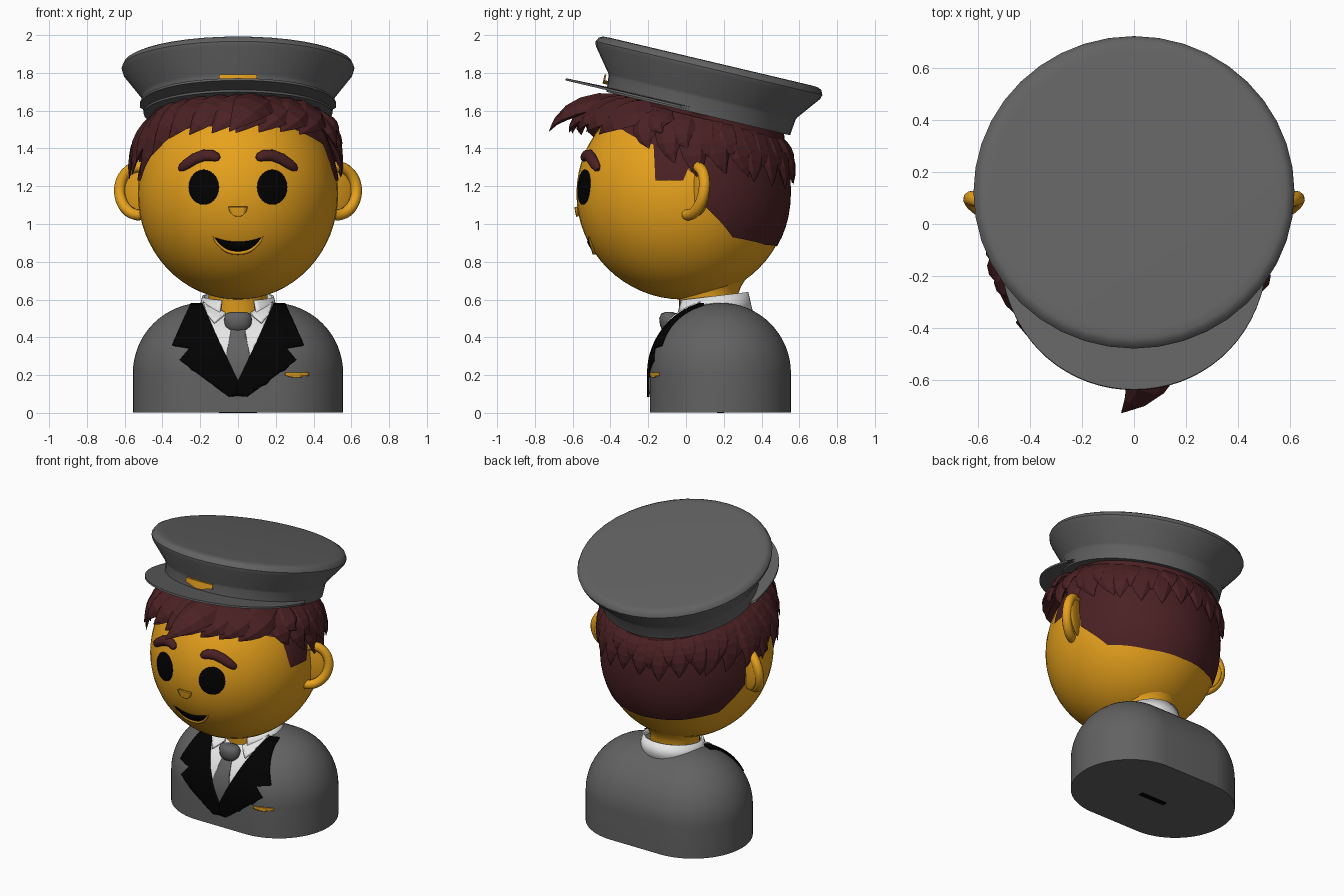
import bpy, bmesh, random
from math import sin, cos, pi, radians, sqrt
from mathutils import Vector, Matrix

random.seed(4)
old = bpy.data.objects.get("Cube")
if old:
    bpy.data.objects.remove(old)


def material(name, r, g, b):
    m = bpy.data.materials.new(name)
    m.use_nodes = True
    m.diffuse_color = (r, g, b, 1)
    bsdf = next(n for n in m.node_tree.nodes if n.type == 'BSDF_PRINCIPLED')
    bsdf.inputs["Base Color"].default_value = (r, g, b, 1)
    bsdf.inputs["Roughness"].default_value = 0.7
    return m


skin = material("golden skin", .8, .36, .012)
brown = material("dark brown hair", .07, .015, .017)
grey = material("uniform grey", .122, .122, .122)
black = material("black", .0005, .0005, .0005)
white = material("shirt white", .82, .82, .82)
gold = material("badge gold", .72, .33, .014)

HEAD, HEAD_R = Vector((0, -.015, 1.16)), Vector((.53, .565, .56))
HAT = Matrix.Translation((0, .13, 1.86)) @ Matrix.Rotation(radians(-13.3), 4, 'X')
SHOULDER_X, SHOULDER_Y, SHOULDER_Z, SHOULDER_R = .184, .183, .21, .373


def finish(name, bm, mat, smooth=40):
    mesh = bpy.data.meshes.new(name)
    bm.to_mesh(mesh)
    bm.free()
    mesh.materials.append(mat)
    ob = bpy.data.objects.new(name, mesh)
    bpy.context.collection.objects.link(ob)
    if smooth:
        bpy.ops.object.select_all(action='DESELECT')
        ob.select_set(True)
        bpy.context.view_layer.objects.active = ob
        bpy.ops.object.shade_smooth_by_angle(angle=radians(smooth))
    return ob


def loft(name, rings, mat, closed=True, caps=True, smooth=40):
    bm = bmesh.new()
    rows = [[bm.verts.new(p) for p in ring] for ring in rings]
    n = len(rows[0])
    for a, b in zip(rows, rows[1:]):
        for i in range(n if closed else n - 1):
            j = (i + 1) % n
            bm.faces.new((a[i], a[j], b[j], b[i]))
    if caps:
        bm.faces.new(rows[0])
        bm.faces.new(rows[-1])
    bmesh.ops.recalc_face_normals(bm, faces=bm.faces)
    return finish(name, bm, mat, smooth)


def ball(name, centre, size, mat, turn=0):
    bm = bmesh.new()
    mx = Matrix.Translation(centre) @ Matrix.Rotation(turn, 4, 'Z') @ Matrix.Diagonal((*size, 1))
    bmesh.ops.create_uvsphere(bm, u_segments=48, v_segments=32, radius=1, matrix=mx)
    return finish(name, bm, mat)


def tube(name, pts, widths, mat, flat=1.0, sides=10, smooth=50):
    """Tapered tube whose flat side follows the head."""
    rings = []
    for i, p in enumerate(pts):
        along = (pts[min(i + 1, len(pts) - 1)] - pts[max(i - 1, 0)]).normalized()
        side = along.cross(p - HEAD).normalized()
        out = side.cross(along)
        rings.append([p + widths[i] * (side * cos(k * 2 * pi / sides) + out * flat * sin(k * 2 * pi / sides))
                      for k in range(sides)])
    return loft(name, rings, mat, smooth=smooth)


def face_at(x, z, off=0):
    q = 1 - (x / (HEAD_R.x + off)) ** 2 - ((z - HEAD.z) / (HEAD_R.z + off)) ** 2
    return Vector((x, HEAD.y - (HEAD_R.y + off) * sqrt(max(q, 0)), z))


def chest_at(x, z, off=0):
    q = (SHOULDER_R + off) ** 2 - max(z - SHOULDER_Z, 0) ** 2 - max(abs(x) - SHOULDER_X, 0) ** 2
    return Vector((x, SHOULDER_Y - sqrt(max(q, 0)), z))


def decal(name, outline, mat, surface, off=.006, thick=.009):
    """Thin plate cut to an outline and wrapped on a surface."""
    bm = bmesh.new()
    f = bm.faces.new([bm.verts.new((x, 0, z)) for x, z in outline])
    f.normal_update()
    if f.normal.y > 0:
        f.normal_flip()
    bmesh.ops.triangulate(bm, faces=bm.faces)
    for axis in (0, 2):
        values = [v.co[axis] for v in bm.verts]
        at, top = min(values) + .025, max(values)
        while at < top:
            point, normal = Vector(), Vector()
            point[axis], normal[axis] = at, 1
            geom = bm.verts[:] + bm.edges[:] + bm.faces[:]
            bmesh.ops.bisect_plane(bm, geom=geom, plane_co=point, plane_no=normal)
            at += .025
    for v in bm.verts:
        v.co = surface(v.co.x, v.co.z, off)
    ob = finish(name, bm, mat)
    mod = ob.modifiers.new("thickness", 'SOLIDIFY')
    mod.thickness, mod.offset = thick, -1


def lerp_keys(keys, a):
    for (a0, v0), (a1, v1) in zip(keys, keys[1:]):
        if a <= a1:
            return v0 + (v1 - v0) * (a - a0) / (a1 - a0)
    return keys[-1][1]


# Jacket: capsule shoulders on straight walls, with a slim plate underneath
def jacket_ring(r, z):
    angles = [(k + .5) * 2 * pi / 64 for k in range(64)]
    return [(r * cos(t) + (SHOULDER_X if cos(t) > 0 else -SHOULDER_X), SHOULDER_Y + r * sin(t), z) for t in angles]


dome = [k * pi / 32 for k in range(16)] + [pi / 2 - .01]
loft("jacket", [jacket_ring(SHOULDER_R, .003)] +
     [jacket_ring(SHOULDER_R * cos(t), SHOULDER_Z + SHOULDER_R * sin(t)) for t in dome], grey)
loft("base_plate", [[(-.1, .165, z), (.1, .165, z), (.1, .2, z), (-.1, .2, z)] for z in (0, .006)], black)

# Shirt front, tie, lapels and pin
decal("shirt_front", [(-.2, .58), (.2, .58), (.08, .33), (0, .1), (-.08, .33)], white, chest_at, .005)
decal("tie", [(-.035, .45), (.035, .45), (.075, .24), (0, .12), (-.075, .24)], grey, chest_at, .011)
knot = [(.04, .428), (.058, .435), (.07, .465), (.074, .5), (.064, .525), (.045, .533)]
loft("tie_knot", [[(w * cos(k * pi / 10), -.09 + (w - .022) * sin(k * pi / 10), z) for k in range(20)]
                  for w, z in knot], grey, smooth=60)
lapel = [(0, .17), (0, .09), (.05, .085), (.31, .28), (.255, .345), (.35, .36), (.25, .583), (.19, .583), (.1, .38)]
flap = [(.185, .59), (.1, .555), (.065, .53), (.125, .48), (.165, .53)]
for s, side in ((-1, "right"), (1, "left")):
    decal(side + "_lapel", [(s * x, z) for x, z in lapel], black, chest_at, .016, .014)
    decal(side + "_collar_flap", [(s * x, z) for x, z in flap], white, chest_at, .022, .012)
decal("chest_pin", [(.25, .213), (.25, .198), (.29, .187), (.335, .187), (.34, .194), (.375, .196), (.375, .213)],
      gold, chest_at, .008)


# Neck flaring into the head, and shirt collar open at the front
def collar_ring(r, low, high):
    angles = [radians(28 + k * 304 / 40) for k in range(41)]
    return [(r * sin(t), .14 - r * cos(t), low + (high - low) * (1 - cos(t)) / 2) for t in angles]


loft("neck", [[(r * cos(k * pi / 16), .12 + r * sin(k * pi / 16), z) for k in range(32)]
              for r, z in ((.157, .45), (.157, .63), (.172, .67), (.2, .715), (.26, .77))], skin)
collar = loft("shirt_collar", [collar_ring(.215, .5, .53), collar_ring(.19, .595, .64)], white, False, False)
collar.modifiers.new("thickness", 'SOLIDIFY').thickness = .012

# Head and ears
ball("head", HEAD, HEAD_R, skin)
for s, side in ((-1, "right"), (1, "left")):
    rim = []
    for k in range(21):
        t = radians(-115 + k * 11.5)
        rim.append(Vector((s * (.525 + .102 * cos(t)), .035 + .06 * cos(t) + .02 * sin(t), 1.175 + .127 * sin(t))))
    tube(side + "_ear_rim", rim, [.03] * 21, skin)
    ball(side + "_ear_inner", (s * .52, .065, 1.175), (.11, .022, .13), skin, s * .5)

    # Eyes and eyebrows
    decal(side + "_eye", [(s * .182 + .079 * cos(k * pi / 14), 1.195 + .093 * sin(k * pi / 14))
                          for k in range(28)], black, face_at)
    brow = [(.1, 1.345), (.113, 1.353), (.14, 1.363), (.18, 1.364), (.23, 1.345), (.275, 1.315), (.3, 1.297), (.312, 1.288)]
    tube(side + "_eyebrow", [face_at(s * x, z, .008) for x, z in brow],
         [.012, .025, .031, .032, .032, .029, .022, .01], brown, .8)

# Nose and mouth
decal("nose", [(.05 * cos(k * pi / 10), 1.09 - .052 * sin(k * pi / 10)) for k in range(11)], skin, face_at, .015, .014)
span = [k / 8 for k in range(-8, 9)]
decal("mouth", [(.122 * u, .903 + .022 * u * u) for u in span] +
      [(.122 * u, .855 + .07 * abs(u) ** 2.5) for u in reversed(span[1:-1])], black, face_at)
tube("lower_lip", [face_at(.133 * u, .848 + .085 * abs(u) ** 2.5, .002) for u in span],
     [.003 + .008 * (1 - u * u) ** .5 for u in span], skin)


# Cap: crown and band, turned about a tilted axis
def on_hat(a, r, depth):
    return HAT @ Vector((r * sin(a), -r * cos(a), -depth))


turn = [k * pi / 20 for k in range(40)]
profile = [(.55, 0), (.585, .002), (.605, .012), (.617, .036), (.61, .06), (.513, .185), (.508, .2), (.5, .283)]
loft("cap", [[on_hat(a, r, d) for a in turn] for r, d in profile], grey)

# Visor: crescent plate under the band
arc = [radians(k * 5) for k in range(-18, 19)]


def visor_edge(outer, depth):
    return [HAT @ Vector(((.52 if outer else .48) * sin(a),
                          -.1 - .625 * max(cos(a), 0) ** .85 if outer else -.48 * cos(a), -depth)) for a in arc]


inner_top = visor_edge(False, .256)
loft("visor", [inner_top, visor_edge(True, .262), visor_edge(True, .274), visor_edge(False, .272), inner_top],
     grey, False, False)

# Winged cap badge
wing = [radians(k) for k in range(-11, 12)]
tops = [[on_hat(a, r, .195) for a in wing] for r in (.5, .53)]
lows = [[on_hat(a, r, .225 + .02 * cos(a * 8) ** 2) for a in wing] for r in (.53, .5)]
loft("cap_badge", tops + lows + tops[:1], gold, False, False)


# Hair: close-cropped shell from the hairline up to the band
def around_head(a, z, reach):
    return Vector((HEAD_R.x * reach * sin(a), HEAD.y - HEAD_R.y * reach * cos(a), z))


hairline = [(0, 1.53), (45, 1.5), (72, 1.42), (75, 1.23), (90, 1.23), (92, 1.3), (99, 1.3),
            (101, 1.1), (120, .93), (150, .89), (180, .88)]
columns = [radians(k * 3 - 180) for k in range(120)]
shell = []
for i in range(13):
    t = i / 12
    ring = []
    for a in columns:
        rim = on_hat(a, .475, .265)
        low = lerp_keys(hairline, abs(a) * 180 / pi)
        z = low + (rim.z - low) * t
        ring.append(around_head(a, z, 1.014 * sqrt(1 - ((z - HEAD.z) / HEAD_R.z) ** 2)).lerp(rim, t ** 3))
    shell.append(ring)
loft("cropped_hair", shell, brown, caps=False)


# Hair locks: flat faceted wedges hanging from the band
def lock(name, a, sweep, tip_z, bulge, reach, width, lift=.5):
    a, end = radians(a), radians(a + sweep)
    root = on_hat(a, .44, .315)
    tip = around_head(end, tip_z, reach)
    mid = around_head(a * .6 + end * .4, tip_z + (root.z - tip_z) * lift, bulge)
    pts = []
    for k in range(6):
        t = k / 5
        pts.append(root * (1 - t) ** 2 + mid * 2 * t * (1 - t) + tip * t * t)
    tube(name, pts, [width * w for w in (.8, 1, .95, .75, .42, .03)], brown, .36, 6, None)


tip_heights = [(-180, 1.18), (-105, 1.22), (-88, 1.23), (-74, 1.18), (-58, 1.33), (-42, 1.45), (-22, 1.48),
               (30, 1.49), (52, 1.45), (68, 1.38), (84, 1.25), (105, 1.23), (180, 1.18)]

# Swept fringe
for i in range(9):
    a = -48 + i * 13
    lock("fringe_lock", a, -18, lerp_keys(tip_heights, a - 18), 1.03, 1.07 if a < 30 else 1, .11, .75)
lock("fringe_point", 16, -20, 1.49, 1.14, 1.26, .11, .95)

# Sides and back: long locks with shorter ones between
for i in range(18):
    a = 62 + i * 13.6
    a = a if a < 180 else a - 360
    lean = 10 if 0 < a < 130 else -10 if -130 < a < 0 else 0
    tip_z = lerp_keys(tip_heights, a)
    out = .05 if -100 < a < -30 else 0
    lock("long_lock", a, lean, tip_z + random.uniform(-.02, .04), 1.05 + out, 1.035 + out, .085)
    lock("short_lock", a + 6.8, lean, tip_z + random.uniform(.07, .13), 1.03 + out, 1.03 + out, .075)
